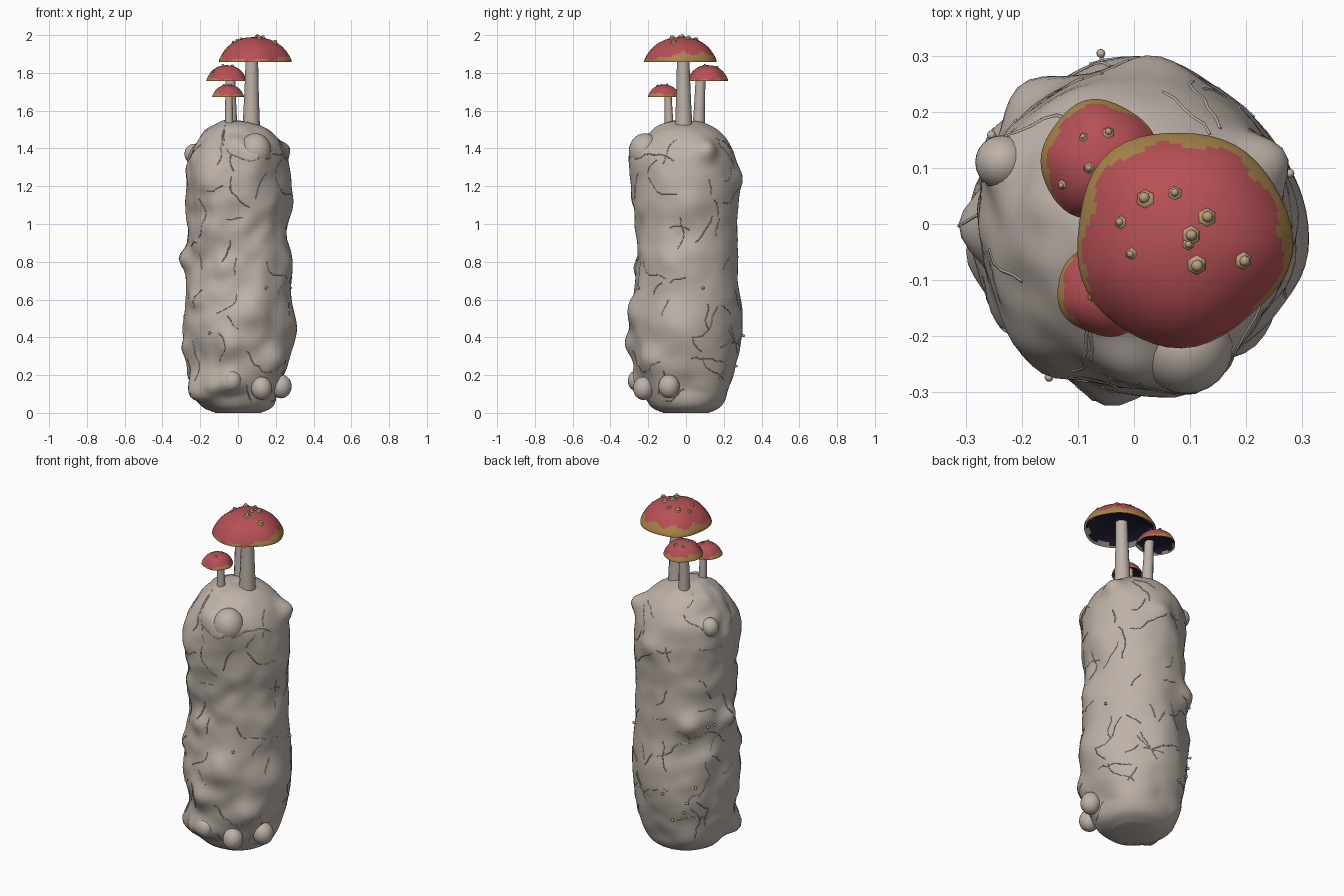
import bpy, bmesh, math, random
from mathutils import Vector, noise

if "Cube" in bpy.data.objects:
    bpy.data.objects.remove(bpy.data.objects["Cube"])

random.seed(11)
TAU = 2 * math.pi

def material(name, rgb):
    m = bpy.data.materials.new(name)
    m.diffuse_color = (*rgb, 1)
    m.use_nodes = True
    m.node_tree.nodes["Principled BSDF"].inputs["Base Color"].default_value = m.diffuse_color
    return m

STONE = material("warm grey", (0.51, 0.445, 0.395))
RED = material("cap red", (0.47, 0.08, 0.09))
TAN = material("rim tan", (0.40, 0.235, 0.07))
WART = material("wart beige", (0.50, 0.35, 0.20))
GILL = material("gill dark", (0.02, 0.015, 0.04))

def finish(bm, name, mats, angle=60):
    bmesh.ops.recalc_face_normals(bm, faces=bm.faces)
    me = bpy.data.meshes.new(name)
    bm.to_mesh(me)
    bm.free()
    for m in mats:
        me.materials.append(m)
    ob = bpy.data.objects.new(name, me)
    bpy.context.collection.objects.link(ob)
    bpy.ops.object.select_all(action='DESELECT')
    ob.select_set(True)
    bpy.context.view_layer.objects.active = ob
    bpy.ops.object.shade_smooth_by_angle(angle=math.radians(angle))

def skin(rings, rule=lambda row, centre: 0):
    """Join rings of points into a closed skin; rule gives each face its material index."""
    bm = bmesh.new()
    vs = [[bm.verts.new(p) for p in ring] for ring in rings]
    n, last = len(rings[0]), len(vs) - 1
    for i in range(last):
        for j in range(n):
            k = (j + 1) % n
            f = bm.faces.new((vs[i][j], vs[i][k], vs[i + 1][k], vs[i + 1][j]))
            f.material_index = rule(i, f.calc_center_median())
    for ring, row in ((vs[0], 0), (vs[-1], last - 1)):
        f = bm.faces.new(ring)
        f.material_index = rule(row, f.calc_center_median())
    return bm

def polar(a, r, z):
    return Vector((r * math.cos(a), r * math.sin(a), z))

# --- lumpy column: radius/height profile, soft bumps and noise ---
PROFILE = [(0.12, 0), (0.19, 0.035), (0.24, 0.12), (0.268, 0.25), (0.284, 0.40), (0.284, 0.55),
           (0.275, 0.70), (0.273, 0.85), (0.27, 1.0), (0.277, 1.14), (0.276, 1.27),
           (0.25, 1.39), (0.187, 1.48), (0.10, 1.53), (0.004, 1.55)]
# bumps: angle, height, amount, width
BUMPS = [(232, 1.25, .035, .09), (155, 1.37, .035, .045), (25, 1.39, .05, .055), (180, .82, .045, .06),
         (262, .36, .045, .07), (262, .17, .055, .06), (350, .45, .03, .12), (212, .13, .04, .07),
         (240, .15, .04, .05), (255, .78, .025, .06), (240, .95, .025, .06), (300, 1.1, .015, .09),
         (0, 1.1, .02, .1), (82, 1.25, .03, .07), (195, .33, .025, .07), (320, .28, .025, .07),
         (150, .62, .025, .07), (130, .82, .045, .07), (285, .55, .02, .08), (215, .6, .02, .06),
         (265, 1.42, .03, .06), (90, .5, .015, .12), (345, .8, .018, .08), (270, .87, -.018, .12),
         (285, 1.3, .02, .1), (0, .13, -.03, .1), (0, .95, -.02, .07), (90, .1, -.02, .1),
         (293, 1.37, .05, .09)]

def profile(t):
    x = max(0, min(t, 0.99999)) * (len(PROFILE) - 1)
    i = int(x)
    q = [Vector(PROFILE[max(0, min(j, len(PROFILE) - 1))]) for j in range(i - 1, i + 3)]
    f = x - i
    a, b = (q[2] - q[0]) / 2, (q[3] - q[1]) / 2
    return (q[1] * (2 * f**3 - 3 * f**2 + 1) + a * (f**3 - 2 * f**2 + f)
            + q[2] * (3 * f**2 - 2 * f**3) + b * (f**3 - f**2))

CENTRES = [(polar(math.radians(deg), min(PROFILE, key=lambda p: abs(p[1] - z))[0], z), amt, w)
           for deg, z, amt, w in BUMPS]

def surface(a, t, lift=0):
    r, z = profile(t)
    p = polar(a, r, z)
    out = (p - Vector((0, 0, max(0.25, min(1.3, z))))).normalized()
    rough = 0.65 - 0.35 * math.cos(a - math.radians(45))
    d = noise.noise(p * 5.5) * 0.02 * rough + noise.noise(p * 12) * 0.012 * rough
    for c, amt, w in CENTRES:
        d += amt * math.exp(-((p - c).length / w) ** 2)
    p += out * (d * min(1, z / 0.1) + lift)
    p.z = max(0, p.z)
    return p

def t_at(z):
    return min((i / 300 for i in range(301)), key=lambda t: abs(profile(t)[1] - z))

ROWS, COLS = 110, 80
finish(skin([[surface(TAU * j / COLS, i / ROWS) for j in range(COLS)] for i in range(ROWS + 1)]),
       "column", [STONE], 70)

# --- round knobs growing out of the column ---
bm = bmesh.new()
for x, y, z, r in [(.092, -.218, 1.385, .085), (.228, -.09, .14, .056), (.125, -.225, .13, .055),
                   (-.235, .11, 1.37, .048), (-.03, -.258, .17, .05)]:
    for v in bmesh.ops.create_uvsphere(bm, u_segments=24, v_segments=16, radius=r)["verts"]:
        v.co = Vector((v.co.x, v.co.y, v.co.z * 1.12)) + Vector((x, y, z))
finish(bm, "knobs", [STONE])

# --- thin creeping roots following the column surface ---
cu = bpy.data.curves.new("roots", 'CURVE')
cu.dimensions = '3D'
cu.bevel_depth = 0.0035
cu.bevel_resolution = 0
cu.use_fill_caps = True
cu.materials.append(STONE)

def root(a, z, heading, steps):
    sp = cu.splines.new('POLY')
    sp.points.add(steps - 1)
    for s in range(steps):
        sp.points[s].co = (*surface(a, t_at(z), -0.0008), 1)
        heading += random.uniform(-0.6, 0.6)
        a += 0.03 * math.cos(heading) / 0.28
        z = max(0.06, min(1.53, z + 0.03 * math.sin(heading)))
    if steps > 7:      # longer roots fork at the tip
        root(a, z, heading + random.choice((-1, 1)), 4)

for k in range(62):    # spread evenly in height and around
    root(k * 2.4 + random.uniform(-.4, .4), 0.1 + 1.38 * (k + 0.5) / 62,
         random.uniform(0, TAU), random.randint(4, 9))
bpy.context.collection.objects.link(bpy.data.objects.new("roots", cu))

# --- tiny buds on short stalks ---
bm = bmesh.new()
for deg, z in [(101, .41), (123, .30), (126, .36), (157, .80), (148, .80), (18, .66), (241, .42),
               (135, .45), (110, .25), (300, .66)]:
    for lift, rad in ((0.004, 0.005), (0.014, 0.009)):
        c = surface(math.radians(deg), t_at(z), lift)
        for v in bmesh.ops.create_icosphere(bm, subdivisions=1, radius=rad)["verts"]:
            v.co += c
finish(bm, "buds", [STONE])

# --- mushrooms ---
DOME = [(1.0, 0), (1.0, .05), (.985, .12), (.96, .19), (.93, .27), (.90, .34), (.86, .43),
        (.76, .60), (.62, .76), (.44, .89), (.24, .97), (.02, 1)]
UNDER = [(.12, .36), (.45, .34), (.74, .22), (.86, .13), (.94, .05)]

def mushroom(name, cx, cy, radius, z0, height, foot, foot_r, top_r, patches, warts, seed):
    """patches: directions in degrees where the tan rim climbs high up the cap."""
    def wave(a):
        return 1 + 0.025 * math.sin(3 * a + seed) + 0.02 * math.sin(5 * a + 2 * seed)

    def ring(r, h):
        return [Vector((cx, cy, z0 + h * height)) + polar(a, r * radius * wave(a), 0)
                for a in (TAU * j / 48 for j in range(48))]

    def rule(i, c):
        a = math.atan2(c.y - cy, c.x - cx)
        if i < len(UNDER):      # dark gills with a pale ragged lip
            return 3 if i > len(UNDER) - 2 or i > len(UNDER) - 3 and math.sin(7 * a + seed) > 0 else 2
        edge = 0.08 + 0.07 * math.sin(9 * a + seed)
        for deg in patches:
            edge += 0.24 * max(0, math.cos(a - math.radians(deg))) ** 5
        return 1 if (c.z - z0) / height < edge else 0

    finish(skin([ring(*p) for p in UNDER + DOME], rule), name + "_cap", [RED, TAN, GILL, STONE], 50)

    # nearly upright stem, flared at the foot
    base, lean = Vector(foot), Vector((cx - foot[0], cy - foot[1], 0)) * 0.25
    lean.z = z0 + 0.35 * height - base.z
    finish(skin([[base + lean * f + polar(TAU * j / 12, top_r + (foot_r - top_r) * (1 - f) ** 1.5, 0)
                  for j in range(12)] for f in (i / 6 for i in range(7))]), name + "_stem", [STONE])

    # warts: six-sided pads with a round bead on top
    wb = bmesh.new()
    for x, y, r in warts:
        off = Vector((x - cx, y - cy, 0))
        d = off.length / (radius * wave(math.atan2(off.y, off.x)))
        k = next(i for i in range(1, len(DOME) - 1) if DOME[i + 1][0] <= d <= DOME[i][0])
        (r0, h0), (r1, h1) = DOME[k], DOME[k + 1]
        p = Vector((x, y, z0 + (h0 + (h1 - h0) * (d - r0) / (r1 - r0)) * height))
        slope = (h1 - h0) * height / ((r0 - r1) * radius)
        up = Vector((0, 0, 1))
        rot = up.rotation_difference(off.normalized() * slope + up)
        for v in bmesh.ops.create_cone(wb, cap_ends=True, segments=6, radius1=r, radius2=r * 0.8,
                                       depth=r * 0.6)["verts"]:
            v.co = p + rot @ v.co
        for v in bmesh.ops.create_uvsphere(wb, u_segments=8, v_segments=6, radius=r * 0.55)["verts"]:
            v.co = p + rot @ (v.co + up * r * 0.3)
    finish(wb, name + "_warts", [WART], 85)

mushroom("large", .085, -.025, .192, 1.858, .132, (.070, -.012, 1.50), .047, .033, (60, 110, 0, 165),
         [(.02, .045, .019), (.073, .055, .014), (.13, .012, .019), (.102, -.02, .019),
          (.097, -.036, .012), (.112, -.073, .02), (.195, -.065, .018), (-.024, .003, .013),
          (-.005, -.053, .012)], 1.3)
mushroom("medium", -.06, .113, .106, 1.758, .083, (-.035, .066, 1.48), .034, .026, (190, 80, 140),
         [(-.128, .07, .010), (-.046, .163, .012), (-.08, .10, .011), (-.03, .10, .010),
          (-.09, .155, .009)], 2.6)
mushroom("small", -.052, -.117, .084, 1.672, .066, (-.047, -.088, 1.48), .025, .019, (170, 215, 330),
         [(-.075, -.13, .009), (-.04, -.15, .009), (-.04, -.10, .009)], 4.1)
